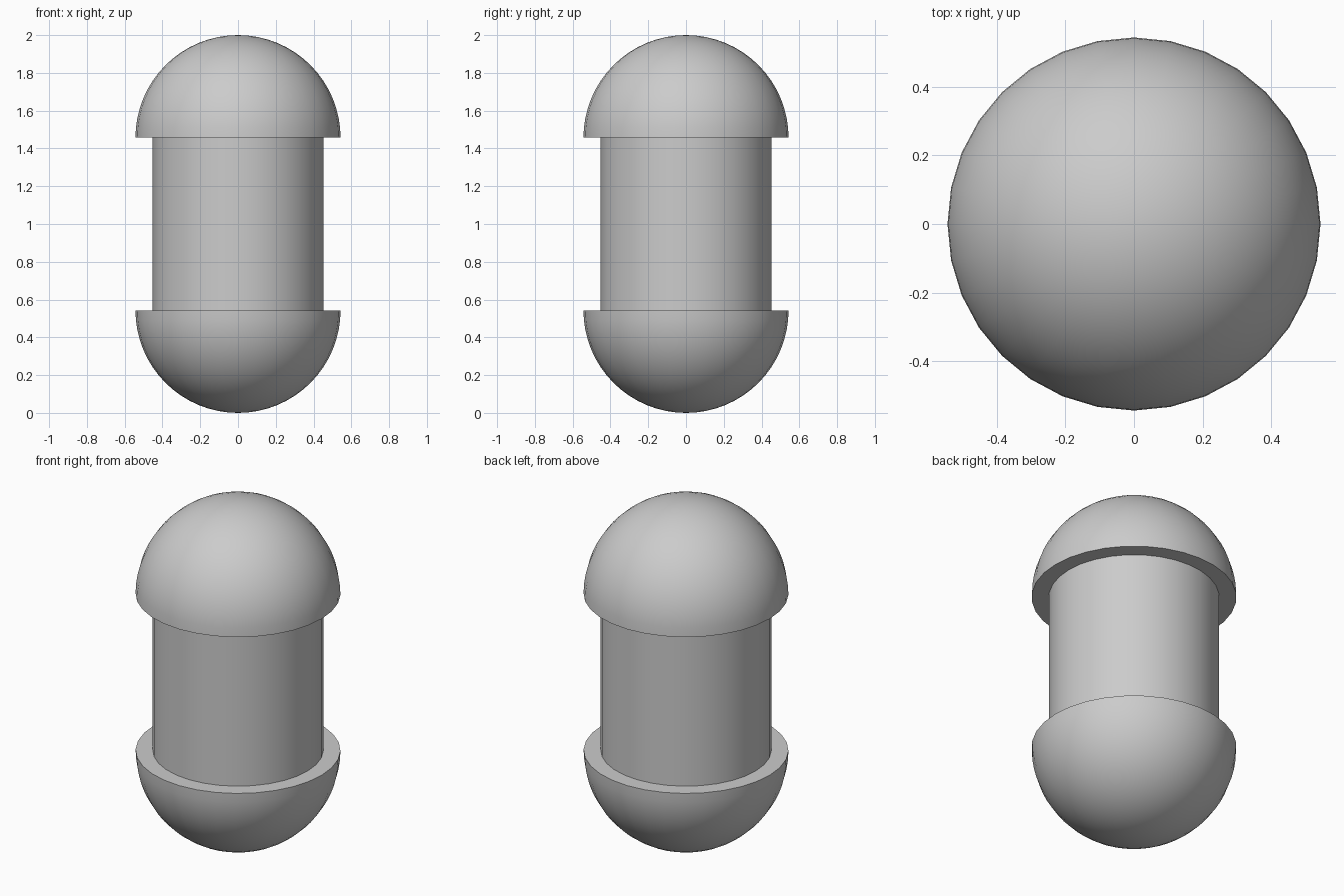
import bpy
import bmesh
import math
from mathutils import Matrix

SEGMENTS = 32
DOME_RADIUS = 0.543
RIM_HEIGHT = 0.543
SHAFT_RADIUS = 0.452

if "Cube" in bpy.data.objects:
    bpy.data.objects.remove(bpy.data.objects["Cube"], do_unlink=True)

grey = bpy.data.materials.new("plain grey")
grey.use_nodes = True
grey.diffuse_color = (0.6, 0.6, 0.6, 1)
grey.node_tree.nodes["Principled BSDF"].inputs["Base Color"].default_value = grey.diffuse_color


def add_object(name, bm):
    """Turn a bmesh into a grey object with smooth sides and sharp rims."""
    bmesh.ops.recalc_face_normals(bm, faces=bm.faces[:])
    mesh = bpy.data.meshes.new(name)
    bm.to_mesh(mesh)
    bm.free()
    mesh.materials.append(grey)
    obj = bpy.data.objects.new(name, mesh)
    bpy.context.collection.objects.link(obj)
    bpy.ops.object.select_all(action="DESELECT")
    obj.select_set(True)
    bpy.context.view_layer.objects.active = obj
    bpy.ops.object.shade_smooth_by_angle(angle=math.radians(40))
    return obj


def add_dome(name, rim_z, direction):
    """Half a sphere, closed with a flat disc at its rim."""
    bm = bmesh.new()
    bmesh.ops.create_uvsphere(bm, u_segments=SEGMENTS, v_segments=SEGMENTS, radius=DOME_RADIUS)
    cut = bmesh.ops.bisect_plane(
        bm, geom=bm.verts[:] + bm.edges[:] + bm.faces[:], dist=1e-4,
        plane_co=(0, 0, 0), plane_no=(0, 0, direction), clear_inner=True)
    rim = [e for e in cut["geom_cut"] if isinstance(e, bmesh.types.BMEdge)]
    bmesh.ops.contextual_create(bm, geom=rim)
    bmesh.ops.translate(bm, verts=bm.verts[:], vec=(0, 0, rim_z))
    return add_object(name, bm)


# Domed ends
add_dome("bottom_dome", RIM_HEIGHT, -1)
add_dome("top_dome", 2 - RIM_HEIGHT, 1)

# Cylinder joining the domes
bm = bmesh.new()
bmesh.ops.create_cone(
    bm, cap_ends=True, segments=SEGMENTS, radius1=SHAFT_RADIUS, radius2=SHAFT_RADIUS,
    depth=2 - 2 * RIM_HEIGHT, matrix=Matrix.Translation((0, 0, 1)))
add_object("shaft", bm)
